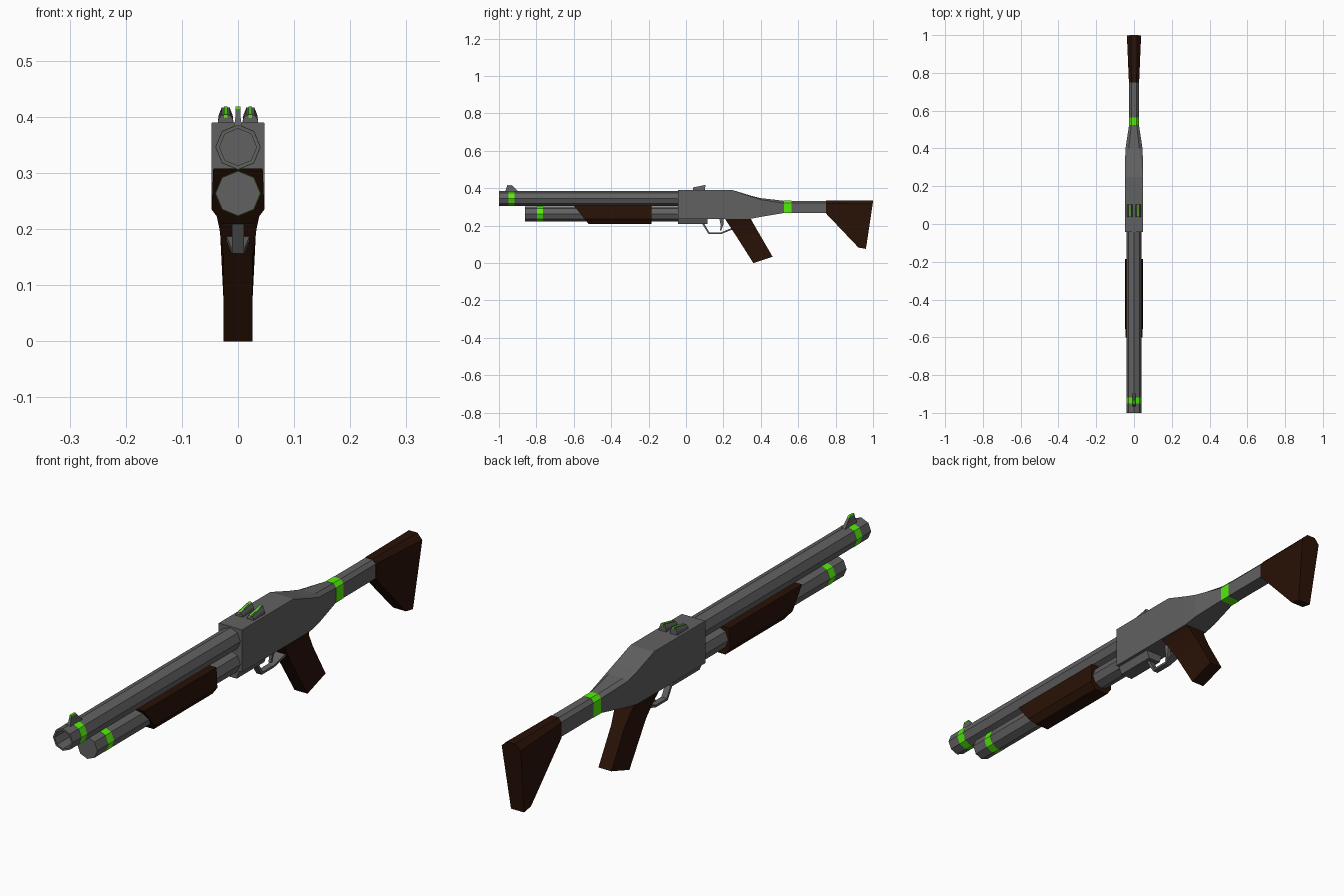
import bpy, bmesh
from math import sin, cos, pi


def material(name, color):
    m = bpy.data.materials.new(name)
    m.diffuse_color = color
    return m


GREEN = material("green_paint", (0.09, 0.84, 0.003, 1))
WOOD = material("dark_wood", (0.022, 0.006, 0.002, 1))
STEEL = material("dark_steel", (0.12, 0.12, 0.12, 1))


def loft(name, rings, mat=STEEL, caps=True):
    """Skin a list of equal-length point rings and optionally cap both ends."""
    bm = bmesh.new()
    loops = [[bm.verts.new(p) for p in r] for r in rings]
    n = len(loops[0])
    for a, b in zip(loops, loops[1:]):
        for i in range(n):
            j = (i + 1) % n
            bm.faces.new((a[i], a[j], b[j], b[i]))
    if caps:
        bm.faces.new(loops[0])
        bm.faces.new(loops[-1])
    bmesh.ops.recalc_face_normals(bm, faces=bm.faces)
    me = bpy.data.meshes.new(name)
    bm.to_mesh(me)
    bm.free()
    ob = bpy.data.objects.new(name, me)
    bpy.context.collection.objects.link(ob)
    me.materials.append(mat)
    return ob


def slab(name, sections, mat=STEEL, x=0):
    """Loft of symmetric sections; each section is a list of (y, z, half width) levels."""
    return loft(name, [[(x - w, y, z) for y, z, w in s] + [(x + w, y, z) for y, z, w in s[::-1]]
                       for s in sections], mat)


def octagon(name, z, stations, mat=STEEL, caps=True):
    """Eight-sided tube along y from (y, radius) stations."""
    return loft(name, [[(r * cos(i * pi / 4), y, z + r * sin(i * pi / 4)) for i in range(8)]
                       for y, r in stations], mat, caps)


# Barrel with open bore, magazine tube, painted bands
octagon("barrel", 0.346, [(0, 0.04), (-1, 0.04), (-1, 0.033), (-0.85, 0.033)])
octagon("magazine_tube", 0.2635, [(0, 0.04), (-0.86, 0.04)])
for name, z, y in (("barrel_band", 0.346, -0.934), ("magazine_band", 0.2635, -0.781)):
    octagon(name, z, [(y - 0.016, 0.0395), (y - 0.016, 0.0406),
                      (y + 0.016, 0.0406), (y + 0.016, 0.0395)], GREEN, caps=False)

# Sliding fore-end, front cut at a slant
slab("fore_end", [[(y0 + k * (0.308 - z), z, w) for z, w in
                   ((0.209, 0.028), (0.235, 0.047), (0.308, 0.044))]
                  for y0, k in ((-0.6, 0.8), (-0.185, 0))], WOOD)

# Receiver body tapering into the stock bar, top edges chamfering toward the rear
slab("receiver", [[(y, zb, w), (y, zs, w), (y, zt, wt)] for y, zb, zs, zt, w, wt in (
    (-0.043, 0.237, 0.389, 0.39, 0.047, 0.0465), (0.25, 0.237, 0.389, 0.39, 0.047, 0.0465),
    (0.345, 0.237, 0.356, 0.361, 0.047, 0.036), (0.4, 0.247, 0.339, 0.347, 0.045, 0.028),
    (0.525, 0.268, 0.32, 0.333, 0.026, 0.014))])
slab("loading_port", [[(y, 0.208, 0.025), (y, 0.24, 0.036)] for y in (-0.043, 0.115)])

# Stock bar, band and butt
slab("stock_bar", [[(y, 0.268, 0.026), (y, 0.32, 0.026), (y, 0.333, 0.014)]
                   for y in (0.52, 0.76)])
slab("stock_band", [[(y, 0.267, 0.0267), (y, 0.3205, 0.0267), (y, 0.334, 0.0143)]
                    for y in (0.523, 0.565)], GREEN)
slab("butt_stock", [[(0.748, 0.266, 0.027), (0.748, 0.32, 0.027), (0.748, 0.335, 0.014)],
                    [(0.922, 0.083, 0.026), (0.938, 0.316, 0.035), (0.94, 0.335, 0.016)],
                    [(0.962, 0.076, 0.026), (0.998, 0.315, 0.038), (1.0, 0.335, 0.017)]], WOOD)

# Pistol grip flaring into the receiver
slab("grip", [[(0.205, 0.242, 0.042), (0.345, 0.242, 0.042)],
              [(0.232, 0.2, 0.033), (0.358, 0.215, 0.033)],
              [(0.265, 0.15, 0.026), (0.39, 0.16, 0.026)],
              [(0.36, 0.0, 0.026), (0.463, 0.034, 0.026)]], WOOD)

# Trigger guard strip (outer edge, inner edge) and trigger
slab("trigger_guard", [[(0.083, 0.215, 0.011), (0.095, 0.215, 0.011)],
                       [(0.12, 0.156, 0.011), (0.125, 0.164, 0.011)],
                       [(0.19, 0.156, 0.011), (0.188, 0.164, 0.011)],
                       [(0.26, 0.184, 0.023), (0.256, 0.193, 0.023)]])
slab("trigger", [[(0.178, 0.24, 0.006), (0.202, 0.24, 0.006)],
                 [(0.186, 0.2, 0.006), (0.2, 0.205, 0.006)],
                 [(0.182, 0.174, 0.005), (0.188, 0.174, 0.005)]])

# Front sight blade on the muzzle with painted tip
slab("front_sight", [[(-0.968, 0.38, 0.008), (-0.895, 0.38, 0.008)],
                     [(-0.962, 0.395, 0.005), (-0.91, 0.395, 0.005)],
                     [(-0.955, 0.417, 0.004), (-0.932, 0.417, 0.004)]])
slab("front_sight_tip", [[(-0.956, 0.413, 0.0045), (-0.928, 0.413, 0.0045)],
                         [(-0.956, 0.418, 0.0042), (-0.931, 0.418, 0.0042)]], GREEN)

# Paired rear sight blocks with painted strips
for side, x in (("left", 0.022), ("right", -0.022)):
    slab("rear_sight_" + side, [[(0.038, 0.385, 0.0145), (0.038, 0.396, 0.013), (0.038, 0.403, 0.008)],
                                [(0.102, 0.385, 0.0145), (0.102, 0.403, 0.0125), (0.102, 0.417, 0.007)]],
         x=x)
    slab("rear_sight_strip_" + side, [[(0.037, 0.398, 0.003), (0.037, 0.404, 0.003)],
                                      [(0.103, 0.408, 0.003), (0.103, 0.418, 0.003)]], GREEN, x)
